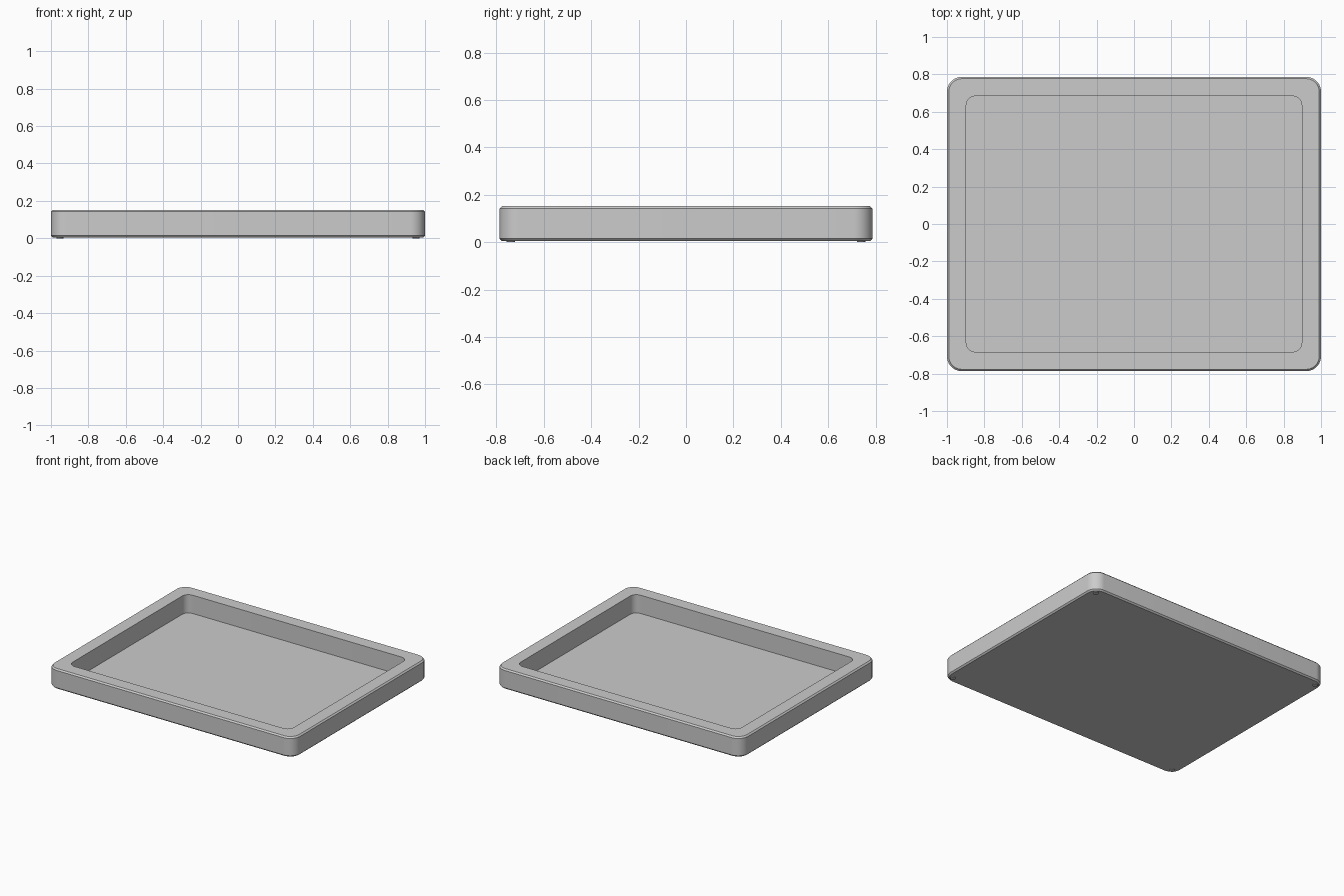
import bpy
import bmesh
from math import cos, sin, pi, radians

cube = bpy.data.objects.get("Cube")
if cube:
    bpy.data.objects.remove(cube, do_unlink=True)

# Overall dimensions
HALF_X, HALF_Y = 1.0, 0.787
FOOT, TOP = 0.005, 0.152
FLOOR = 0.018
WALL, CHAMFER = 0.103, 0.01
OUTER_R, INNER_R = 0.08, 0.05
CORNER_STEPS = 10

grey = bpy.data.materials.new("light_grey")
grey.use_nodes = True
colour = (0.6, 0.6, 0.6, 1)
grey.diffuse_color = colour
grey.node_tree.nodes["Principled BSDF"].inputs["Base Color"].default_value = colour


def rounded_loop(bm, inset, radius, z):
    """Ring of vertices around a rounded rectangle inset from the outline."""
    cx, cy = HALF_X - inset - radius, HALF_Y - inset - radius
    ring = []
    for corner, (sx, sy) in enumerate([(1, 1), (-1, 1), (-1, -1), (1, -1)]):
        for i in range(CORNER_STEPS + 1):
            a = (corner + i / CORNER_STEPS) * pi / 2
            ring.append(bm.verts.new((sx * cx + radius * cos(a),
                                      sy * cy + radius * sin(a), z)))
    return ring


def finish(obj):
    obj.data.materials.append(grey)
    bpy.ops.object.select_all(action='DESELECT')
    obj.select_set(True)
    bpy.context.view_layer.objects.active = obj
    bpy.ops.object.shade_smooth_by_angle(angle=radians(30))


# Tray body: chamfered outside, flat rim, straight recess and floor
bm = bmesh.new()
profile = [
    (CHAMFER, OUTER_R - CHAMFER, FOOT),
    (0, OUTER_R, FOOT + CHAMFER),
    (0, OUTER_R, TOP - CHAMFER),
    (CHAMFER, OUTER_R - CHAMFER, TOP),
    (WALL, INNER_R, TOP),
    (WALL, INNER_R, FLOOR),
]
rings = [rounded_loop(bm, *step) for step in profile]
for low, high in zip(rings, rings[1:]):
    n = len(low)
    for i in range(n):
        j = (i + 1) % n
        bm.faces.new((low[i], low[j], high[j], high[i]))
bm.faces.new(rings[0][::-1])
bm.faces.new(rings[-1])
mesh = bpy.data.meshes.new("tray_body")
bm.to_mesh(mesh)
bm.free()
tray = bpy.data.objects.new("tray_body", mesh)
bpy.context.collection.objects.link(tray)
finish(tray)

# Small round feet under the four corners
for x_name, sx in (("left", 1), ("right", -1)):
    for y_name, sy in (("front", -1), ("back", 1)):
        bpy.ops.mesh.primitive_cylinder_add(
            vertices=24, radius=0.018, depth=2 * FOOT,
            location=(sx * (HALF_X - 0.048), sy * (HALF_Y - 0.048), FOOT))
        foot = bpy.context.object
        foot.name = f"{y_name}_{x_name}_foot"
        finish(foot)
